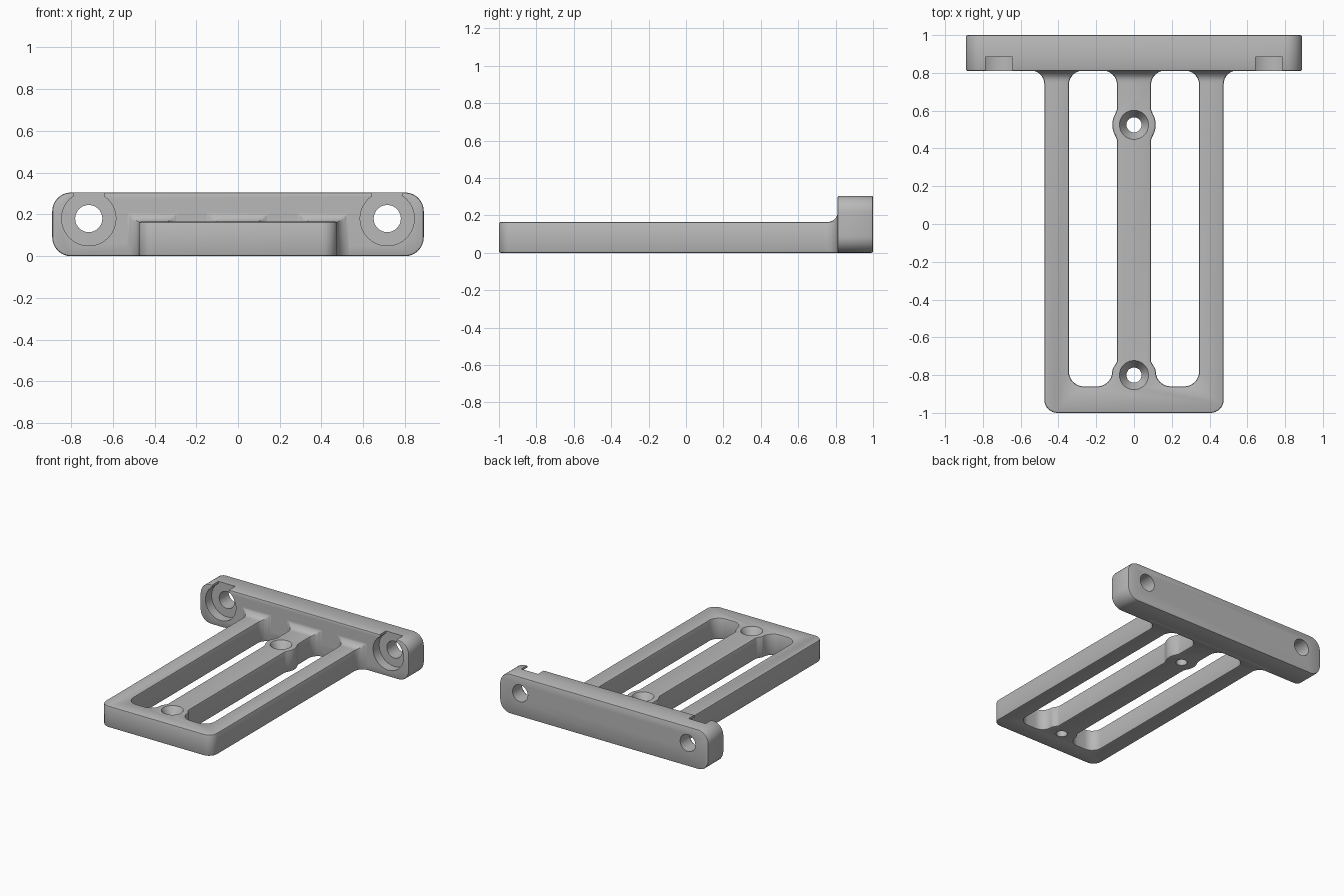
import bpy
import bmesh
from math import cos, sin, pi, radians
from mathutils import Vector, Matrix

cube = bpy.data.objects.get("Cube")
if cube:
    bpy.data.objects.remove(cube, do_unlink=True)

grey = bpy.data.materials.new("mid grey")
grey.use_nodes = True
colour = (0.48, 0.48, 0.48, 1)
grey.diffuse_color = colour
grey.node_tree.nodes["Principled BSDF"].inputs["Base Color"].default_value = colour


def rounded(corners, steps=8):
    """Polygon whose corners (x, y, radius) are replaced by tangent arcs."""
    out = []
    for i, (x, y, r) in enumerate(corners):
        p = Vector((x, y))
        a = (Vector(corners[i - 1][:2]) - p).normalized()
        b = (Vector(corners[(i + 1) % len(corners)][:2]) - p).normalized()
        if r == 0:
            out.append(p)
            continue
        half = a.angle(b) / 2
        reach = r / sin(half)
        centre = p + (a + b).normalized() * reach
        start = p + a * (reach * cos(half)) - centre
        end = p + b * (reach * cos(half)) - centre
        turn = start.angle_signed(end)
        count = max(2, round(steps * abs(turn) / (pi / 2)))
        for k in range(count + 1):
            t = -turn * k / count
            out.append(centre + Matrix.Rotation(t, 2) @ start)
    return out


# Each plane maps profile coordinates (u, v) and depth w into space
PLANES = {
    "xy": lambda u, v, w: (u, v, w),
    "xz": lambda u, v, w: (u, w, v),
    "yz": lambda u, v, w: (w, u, v),
}


def prism(name, points, plane, low, high):
    place = PLANES[plane]
    bm = bmesh.new()
    rings = [[bm.verts.new(place(u, v, w)) for u, v in points] for w in (low, high)]
    bm.faces.new(rings[0])
    bm.faces.new(rings[1])
    for i in range(len(points)):
        bm.faces.new((rings[0][i - 1], rings[0][i], rings[1][i], rings[1][i - 1]))
    bmesh.ops.recalc_face_normals(bm, faces=bm.faces)
    mesh = bpy.data.meshes.new(name)
    bm.to_mesh(mesh)
    bm.free()
    mesh.materials.append(grey)
    obj = bpy.data.objects.new(name, mesh)
    bpy.context.collection.objects.link(obj)
    return obj


def cone(name, centre, r1, r2, depth, rotation=(0, 0, 0)):
    bpy.ops.mesh.primitive_cone_add(vertices=48, radius1=r1, radius2=r2, depth=depth,
                                    location=centre, rotation=rotation)
    obj = bpy.context.object
    obj.name = name
    obj.data.materials.append(grey)
    return obj


def activate(obj):
    bpy.ops.object.select_all(action="DESELECT")
    obj.select_set(True)
    bpy.context.view_layer.objects.active = obj


def cut(obj, cutter):
    mod = obj.modifiers.new("cut", "BOOLEAN")
    mod.operation = "DIFFERENCE"
    mod.solver = "EXACT"
    mod.object = cutter
    activate(obj)
    bpy.ops.object.modifier_apply(modifier=mod.name)
    bpy.data.objects.remove(cutter, do_unlink=True)


def soften(obj):
    mod = obj.modifiers.new("edge rounding", "BEVEL")
    mod.width = 0.009
    mod.segments = 2
    mod.limit_method = "ANGLE"
    mod.angle_limit = radians(40)
    mod.use_clamp_overlap = False
    activate(obj)
    bpy.ops.object.modifier_apply(modifier=mod.name)


def finish(obj):
    activate(obj)
    bpy.ops.object.shade_smooth_by_angle(angle=radians(30))


# Tray: rounded front corners, flaring out where it meets the back plate
join, back, top = 0.812, 0.86, 0.165
right_side = [(0.475, -1, 0.07), (0.475, join, 0.07), (0.57, join, 0), (0.57, back, 0)]
left_side = [(-x, y, r) for x, y, r in reversed(right_side)]
tray = prism("tray", rounded(right_side + left_side), "xy", 0, 0.22)

# Clear the space above the tray, leaving a concave fillet against the plate
fillet = [(-1.1, top, 0), (join, top, 0.055), (join, 0.22, 0), (back + 0.1, 0.22, 0),
          (back + 0.1, 0.4, 0), (-1.1, 0.4, 0)]
fillet = [(u, v) for u, v in rounded(fillet)]
cut(tray, prism("fillet_cutter", fillet, "yz", -1, 1))

# Two long slots, pinched by the round bosses of the middle rail
boss_y = 0.525
boss = [(0.115 * cos(a), boss_y + 0.115 * sin(a), 0)
        for a in (radians(30 - 10 * k) for k in range(7))]
slot = ([(0.345, -0.86, 0.08), (0.345, join, 0.075), (0.09, join, 0.075),
         (0.09, boss_y + 0.08, 0.03)] + boss +
        [(0.09, boss_y - 0.08, 0.03), (0.09, -0.73, 0.03), (0.115, -0.77, 0.03),
         (0.115, -0.86, 0.08)])
for side in (1, -1):
    points = rounded([(side * x, y, r) for x, y, r in slot])
    cut(tray, prism("slot_cutter", points, "xy", -0.1, 0.5))
soften(tray)

# Countersunk screw holes in the middle rail
for y in (boss_y, -0.80):
    cut(tray, cone("hole_cutter", (0, y, 0.1), 0.04, 0.04, 0.5))
    cut(tray, cone("countersink_cutter", (0, y, top - 0.03), 0.04, 0.077, 0.0602))
finish(tray)

# Back plate
plate_outline = rounded([(-0.89, 0, 0.09), (0.89, 0, 0.09),
                         (0.89, 0.305, 0.09), (-0.89, 0.305, 0.09)])
plate = prism("back_plate", plate_outline, "xz", 0.81, 1)
soften(plate)

# Bolt holes with counterbores that open through the top edge
upright = (pi / 2, 0, 0)
for side in (1, -1):
    x, z = side * 0.715, 0.18
    notch = [(x - 0.072, z), (x + 0.072, z), (x + 0.072, 0.4), (x - 0.072, 0.4)]
    cut(plate, cone("bolt_cutter", (x, 0.9, z), 0.065, 0.065, 0.5, upright))
    cut(plate, cone("counterbore_cutter", (x, 0.785, z), 0.13, 0.13, 0.2, upright))
    cut(plate, prism("notch_cutter", notch, "xz", 0.7, 0.885))
finish(plate)
